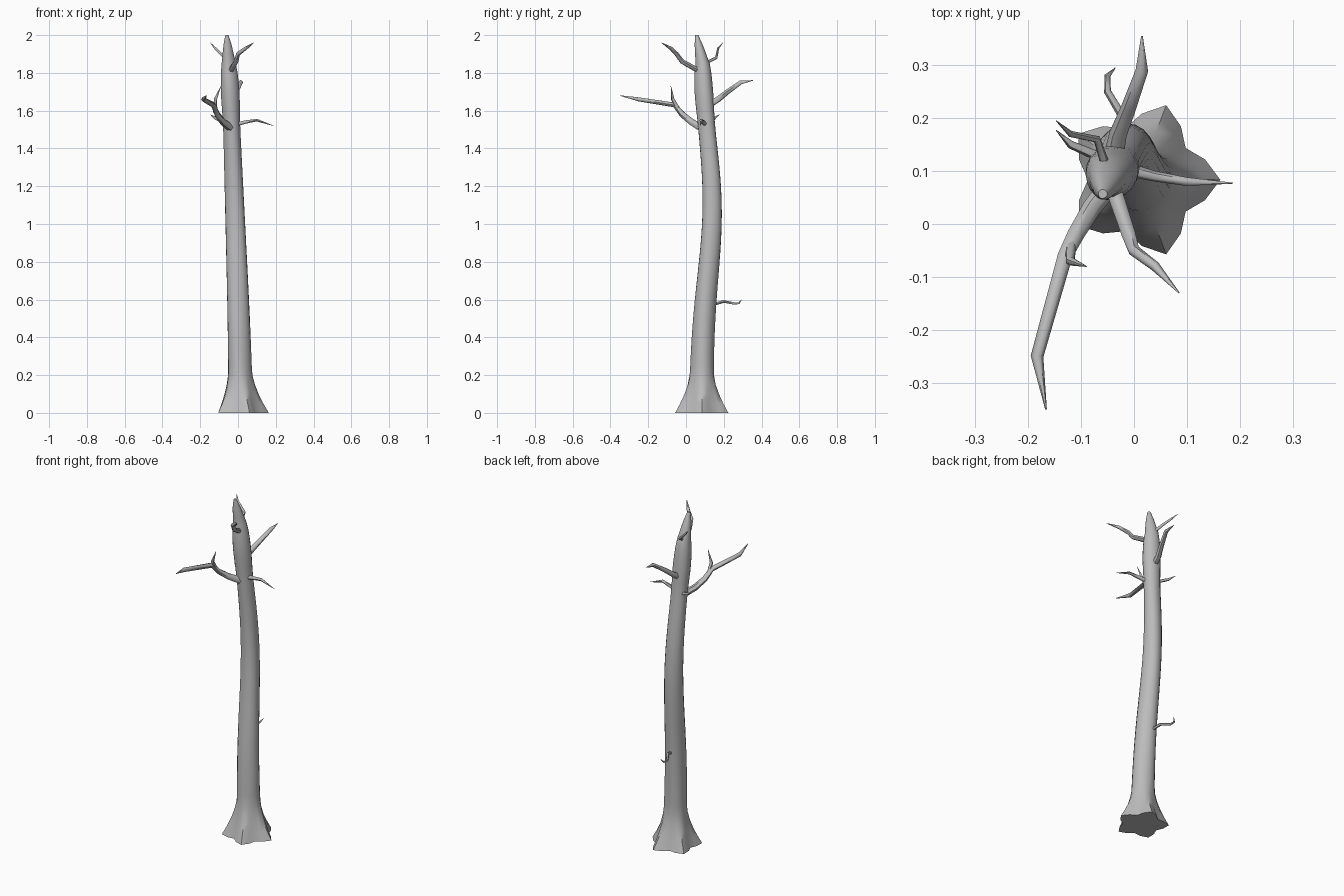
import bpy, bmesh, math
from mathutils import Vector

if "Cube" in bpy.data.objects:
    bpy.data.objects.remove(bpy.data.objects["Cube"], do_unlink=True)

bark = bpy.data.materials.new("grey_bark")
bark.use_nodes = True
GREY = (0.5, 0.5, 0.5, 1)
bark.diffuse_color = GREY
bark.node_tree.nodes["Principled BSDF"].inputs["Base Color"].default_value = GREY


def turns(sides):
    """Evenly spaced angles around a full circle."""
    return [math.tau * i / sides for i in range(sides)]


def bump(value, middle, width):
    """Bell shaped swelling around a middle value."""
    return math.exp(-((value - middle) / width) ** 2)


def loft(name, rings, angle):
    """Skin a list of point rings into one closed, smooth shaded object."""
    bm = bmesh.new()
    loops = [[bm.verts.new(point) for point in ring] for ring in rings]
    for low, high in zip(loops, loops[1:]):
        for i in range(len(low)):
            bm.faces.new((low[i - 1], low[i], high[i], high[i - 1]))
    bm.faces.new(loops[0])
    bm.faces.new(loops[-1])
    bmesh.ops.recalc_face_normals(bm, faces=bm.faces)
    mesh = bpy.data.meshes.new(name)
    bm.to_mesh(mesh)
    bm.free()
    mesh.materials.append(bark)
    obj = bpy.data.objects.new(name, mesh)
    bpy.context.collection.objects.link(obj)
    bpy.ops.object.select_all(action='DESELECT')
    obj.select_set(True)
    bpy.context.view_layer.objects.active = obj
    bpy.ops.object.shade_smooth_by_angle(angle=math.radians(angle))


def trunk_ring(z):
    """Trunk section at a height: bent axis, tapered radius, five root lobes."""
    centre_x = 0.015 - 0.025 * z - 0.003 * z ** 3
    centre_y = 0.083 + 0.055 * bump(z, 1.1, 0.5) - 0.19 * max(0, z - 1.85)
    radius = 0.066 - 0.014 * z + 0.007 * bump(z, 1.7, 0.12)
    radius *= math.sqrt(min(1, (2.01 - z) / 0.2))
    flare = max(0, 1 - z / 0.22) ** 1.6
    ring = []
    for a in turns(20):
        bark_radius = radius * (1 + 0.03 * math.sin(3 * a + 4 * z))
        root_radius = 0.125 + 0.023 * math.cos(5 * a)
        r = bark_radius + (root_radius - bark_radius) * flare
        ring.append((centre_x + r * math.cos(a), centre_y + r * math.sin(a), z))
    return ring


def branch(name, start_radius, *path):
    """Sweep a tapering tube along a bent path to a thin tip."""
    points = [Vector(point) for point in path]
    last = len(points) - 1
    rings = []
    for k, point in enumerate(points):
        along = (points[min(k + 1, last)] - points[max(k - 1, 0)]).normalized()
        side = along.cross(Vector((0, 0, 1))).normalized()
        up = side.cross(along)
        radius = start_radius * (0.08 if k == last else 1 - k / last / 2)
        rings.append([point + radius * (math.cos(a) * side + math.sin(a) * up)
                      for a in turns(6)])
    loft(name, rings, 60)


# Trunk with flared roots and a slanted broken tip
loft("trunk", [trunk_ring(step / 20) for step in range(41)], 50)

# Dead branches near the top
branch("long_front_branch", 0.02,
       (-0.04, 0.08, 1.51), (-0.08, 0.03, 1.54), (-0.11, -0.02, 1.58),
       (-0.13, -0.06, 1.63), (-0.183, -0.25, 1.66), (-0.166, -0.35, 1.68))
branch("long_branch_fork", 0.012,
       (-0.12, -0.03, 1.59), (-0.12, -0.07, 1.66), (-0.09, -0.08, 1.73))
branch("upper_front_branch", 0.015,
       (-0.04, 0.07, 1.81), (-0.01, -0.02, 1.86), (0, -0.05, 1.9),
       (0.04, -0.08, 1.93), (0.085, -0.13, 1.96))
branch("back_branch", 0.019,
       (-0.04, 0.12, 1.63), (-0.03, 0.17, 1.66), (-0.01, 0.22, 1.7),
       (0.015, 0.29, 1.75), (0.015, 0.355, 1.76))
branch("left_branch", 0.012,
       (0, 0.1, 1.53), (0.04, 0.09, 1.54), (0.1, 0.08, 1.55), (0.187, 0.077, 1.52))

# Thin twigs
branch("upper_back_twig", 0.009,
       (-0.05, 0.1, 1.85), (-0.07, 0.16, 1.88), (-0.12, 0.17, 1.93),
       (-0.147, 0.195, 1.96))
branch("right_twig", 0.01,
       (-0.05, 0.12, 1.53), (-0.12, 0.15, 1.56), (-0.147, 0.177, 1.58))
branch("lower_back_twig", 0.009,
       (0, 0.13, 0.57), (-0.02, 0.2, 0.59), (-0.05, 0.25, 0.58),
       (-0.05, 0.28, 0.58), (-0.035, 0.295, 0.6))
